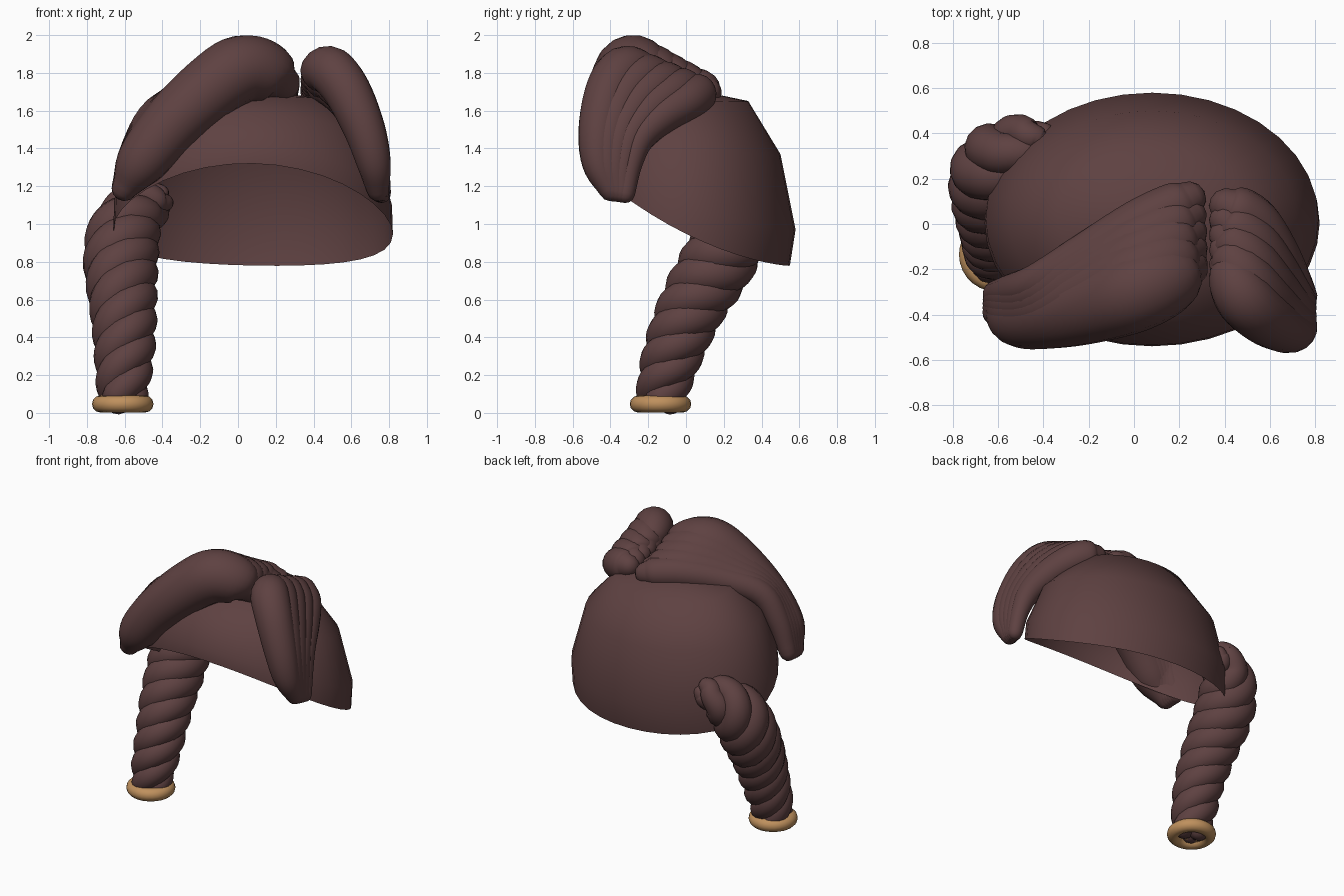
import bpy, bmesh, math
from mathutils import Vector

if "Cube" in bpy.data.objects:
    bpy.data.objects.remove(bpy.data.objects["Cube"])


def material(name, rgb):
    m = bpy.data.materials.new(name)
    m.diffuse_color = (*rgb, 1)
    m.use_nodes = True
    m.node_tree.nodes["Principled BSDF"].inputs["Base Color"].default_value = m.diffuse_color
    return m


BROWN = material("dark_brown_hair", (0.112, 0.053, 0.053))
GOLD = material("gold_tie", (0.52, 0.28, 0.11))


def finish(bm, name, mat, angle=50):
    bmesh.ops.recalc_face_normals(bm, faces=bm.faces)
    me = bpy.data.meshes.new(name)
    bm.to_mesh(me)
    bm.free()
    me.materials.append(mat)
    ob = bpy.data.objects.new(name, me)
    bpy.context.collection.objects.link(ob)
    bpy.ops.object.select_all(action='DESELECT')
    ob.select_set(True)
    bpy.context.view_layer.objects.active = ob
    bpy.ops.object.shade_smooth_by_angle(angle=math.radians(angle))
    return ob


def smooth_path(keys, steps):
    """Catmull-Rom through (x, y, z, radius) keys."""
    k = [Vector(p) for p in keys]
    k = [2 * k[0] - k[1]] + k + [2 * k[-1] - k[-2]]
    out = []
    for i in range(1, len(k) - 2):
        a, b, c, d = k[i - 1:i + 3]
        for s in range(steps):
            t = s / steps
            out.append(0.5 * (2 * b + (c - a) * t + (2 * a - 5 * b + 4 * c - d) * t * t
                              + (3 * b - a - 3 * c + d) * t ** 3))
    return out + [k[-2]]


def bridge(bm, r0, r1):
    n = len(r0)
    for i in range(n):
        bm.faces.new((r0[i], r0[(i + 1) % n], r1[(i + 1) % n], r1[i]))


def tube(bm, path, sides=14):
    """Round tube along (x, y, z, radius) points with domed ends."""
    pts = [p.to_3d() if len(p) == 3 else Vector(p[:3]) for p in path]
    rad = [p[3] for p in path]
    t0 = (pts[0] - pts[1]).normalized()
    t1 = (pts[-1] - pts[-2]).normalized()
    dome = [(0.5, 0.85), (0.85, 0.5)]
    head = [(pts[0] + t0 * rad[0] * h, rad[0] * w) for h, w in reversed(dome)]
    tail = [(pts[-1] + t1 * rad[-1] * h, rad[-1] * w) for h, w in dome]
    seq = head + list(zip(pts, rad)) + tail
    rings, u = [], None
    for i, (p, r) in enumerate(seq):
        t = (seq[min(i + 1, len(seq) - 1)][0] - seq[max(i - 1, 0)][0]).normalized()
        u = t.orthogonal() if u is None else u - t * u.dot(t)
        u.normalize()
        v = t.cross(u)
        rings.append([bm.verts.new(p + r * (u * math.cos(a) + v * math.sin(a)))
                      for a in (2 * math.pi * j / sides for j in range(sides))])
    for a, b in zip(rings, rings[1:]):
        bridge(bm, a, b)
    for ring, c in ((rings[0], pts[0] + t0 * rad[0]), (rings[-1], pts[-1] + t1 * rad[-1])):
        tip = bm.verts.new(c)
        for i in range(sides):
            bm.faces.new((ring[i], ring[(i + 1) % sides], tip))


# Hair cap: open shell of tilted rings (front y, front z, back y, back z, half width, sag)
bm = bmesh.new()
N, CX = 36, 0.08
rings = []
for fy, fz, by, bz, w, sag in [(-0.54, 1.32, 0.55, 0.78, 0.74, 0.09),
                               (-0.535, 1.40, 0.58, 0.97, 0.735, 0.07),
                               (-0.43, 1.58, 0.50, 1.37, 0.635, 0.04),
                               (-0.25, 1.68, 0.33, 1.65, 0.42, 0.0)]:
    ring = []
    for j in range(N):
        a = 2 * math.pi * j / N
        x, t = w * math.sin(a), (1 - math.cos(a)) / 2
        ring.append(bm.verts.new((CX + x, fy + (by - fy) * t,
                                  fz + (bz - fz) * t - sag * math.sin(a) ** 2 - 0.02 * x)))
    rings.append(ring)
for a, b in zip(rings, rings[1:]):
    bridge(bm, a, b)
apex = bm.verts.new((CX, 0.05, 1.71))
for j in range(N):
    bm.faces.new((rings[-1][j], rings[-1][(j + 1) % N], apex))
finish(bm, "hair_cap", BROWN)


# Swept fringe: overlapping locks blended from a front path to a back path
def swoop(name, front, back, locks=5):
    f, b = smooth_path(front, 5), smooth_path(back, 5)
    bm = bmesh.new()
    for i in range(locks):
        t = i / (locks - 1)
        tube(bm, [p.lerp(q, t) for p, q in zip(f, b)], 18)
    finish(bm, name, BROWN)


swoop("large_fringe_swoop",
      [(-0.60, -0.39, 1.19, 0.07), (-0.51, -0.41, 1.33, 0.135), (-0.34, -0.39, 1.54, 0.16),
       (-0.13, -0.34, 1.73, 0.175), (0.02, -0.29, 1.82, 0.18), (0.16, -0.23, 1.80, 0.16),
       (0.23, -0.19, 1.75, 0.10)],
      [(-0.61, -0.31, 1.19, 0.06), (-0.54, -0.30, 1.40, 0.08), (-0.42, -0.26, 1.59, 0.09),
       (-0.20, -0.13, 1.68, 0.10), (0.02, 0.00, 1.72, 0.11), (0.18, 0.08, 1.71, 0.105),
       (0.24, 0.11, 1.70, 0.08)])
swoop("small_fringe_swoop",
      [(0.74, -0.40, 1.18, 0.06), (0.72, -0.46, 1.32, 0.09), (0.67, -0.46, 1.50, 0.11),
       (0.58, -0.41, 1.70, 0.125), (0.49, -0.33, 1.81, 0.13), (0.43, -0.23, 1.80, 0.11),
       (0.40, -0.18, 1.77, 0.07)],
      [(0.76, -0.32, 1.16, 0.05), (0.74, -0.29, 1.32, 0.06), (0.70, -0.24, 1.46, 0.08),
       (0.63, -0.13, 1.57, 0.10), (0.54, 0.00, 1.65, 0.11), (0.45, 0.06, 1.69, 0.11),
       (0.41, 0.08, 1.70, 0.08)])

# Braid: three strands twisted around a bent core
core = smooth_path([(-0.61, -0.135, 0.08, 0.13), (-0.605, -0.10, 0.22, 0.15),
                    (-0.60, -0.04, 0.40, 0.165), (-0.61, 0.05, 0.60, 0.18),
                    (-0.62, 0.17, 0.80, 0.195), (-0.605, 0.25, 0.95, 0.19),
                    (-0.54, 0.32, 1.06, 0.16), (-0.45, 0.36, 1.11, 0.12),
                    (-0.40, 0.37, 1.13, 0.08)], 12)
bm = bmesh.new()
for s in range(3):
    strand, dist = [], 0.0
    for i, p in enumerate(core):
        q = core[max(i - 1, 0)]
        dist += (p - q).to_3d().length
        t = (core[min(i + 1, len(core) - 1)] - q).to_3d().normalized()
        v = t.cross(Vector((1, 0, 0.3))).normalized()
        u = v.cross(t)
        a = 2 * math.pi * (dist / 0.42 + s / 3)
        c = p.to_3d() + 0.44 * p[3] * (u * math.cos(a) + v * math.sin(a))
        strand.append(Vector((*c, 0.60 * p[3])))
    tube(bm, strand, 14)
finish(bm, "braid", BROWN)

# Braid tie: thick ring with a smaller loop tucked inside
bm = bmesh.new()
loops = [[], []]
for j in range(28):
    a = 2 * math.pi * j / 28
    for k, (R, r, z) in enumerate([(0.118, 0.045, 0.047), (0.075, 0.022, 0.045)]):
        loops[k].append([bm.verts.new((-0.61 + (R + r * math.cos(b)) * math.cos(a),
                                       -0.135 + (R + r * math.cos(b)) * math.sin(a) * (1 - 0.4 * k),
                                       z + r * math.sin(b)))
                         for b in (2 * math.pi * i / 12 for i in range(12))])
for rings in loops:
    for j in range(28):
        bridge(bm, rings[j], rings[(j + 1) % 28])
finish(bm, "braid_tie", GOLD)
